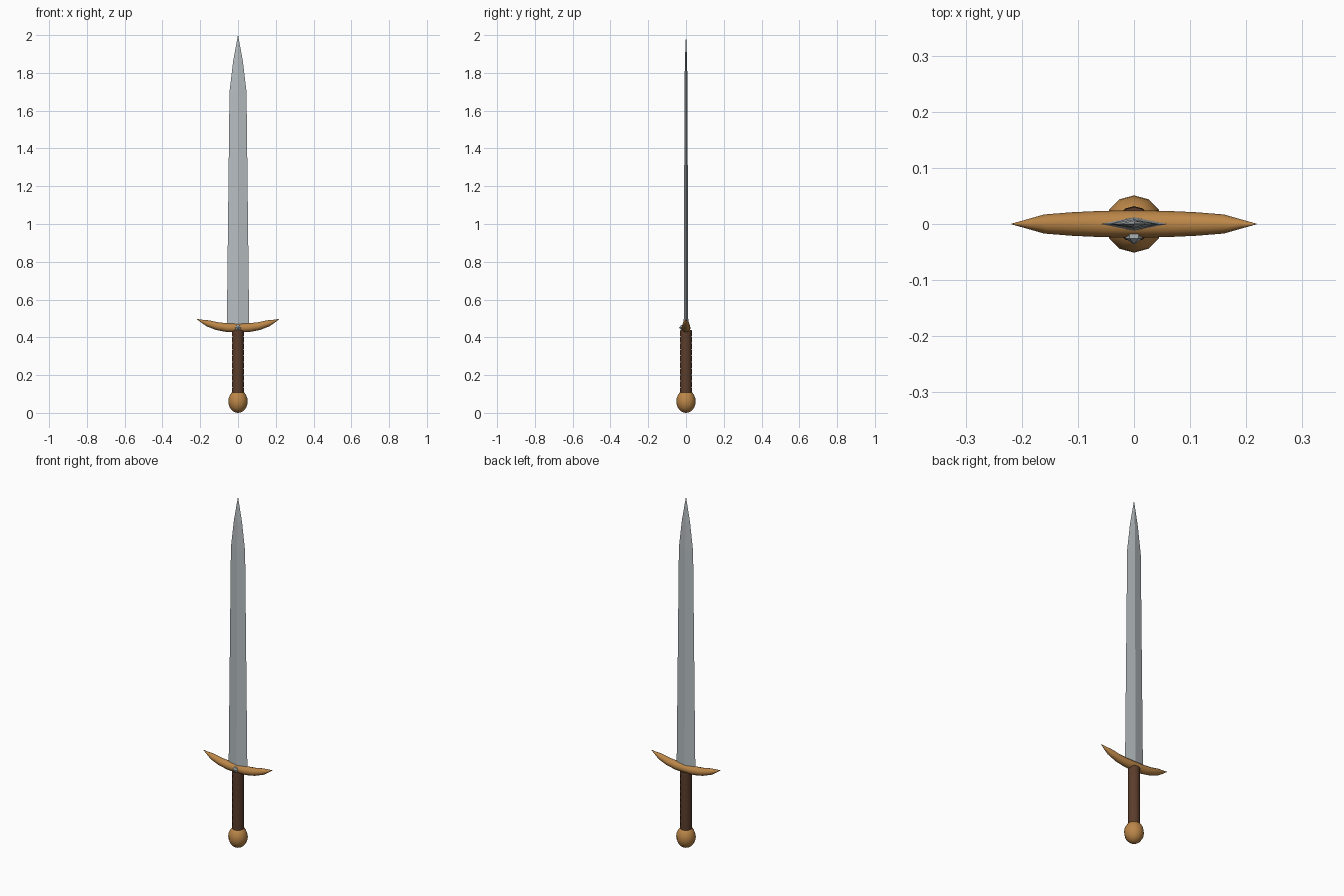
import bpy, bmesh, math
from mathutils import Vector

if "Cube" in bpy.data.objects:
    bpy.data.objects.remove(bpy.data.objects["Cube"])


def material(name, rgb):
    m = bpy.data.materials.new(name)
    m.diffuse_color = (*rgb, 1)
    m.use_nodes = True
    m.node_tree.nodes["Principled BSDF"].inputs["Base Color"].default_value = m.diffuse_color
    return m


STEEL = material("steel", (0.47, 0.51, 0.53))
BRASS = material("brass", (0.50, 0.24, 0.065))
LEATHER = material("brown leather", (0.105, 0.046, 0.024))


def skin(name, rings, mat, smooth=None):
    """Bridge rings of points (equal counts) and cap both ends."""
    bm = bmesh.new()
    loops = [[bm.verts.new(p) for p in r] for r in rings]
    n = len(loops[0])
    for a, b in zip(loops, loops[1:]):
        for i in range(n):
            j = (i + 1) % n
            bm.faces.new((a[i], a[j], b[j], b[i]))
    bm.faces.new(loops[0][::-1])
    bm.faces.new(loops[-1])
    bmesh.ops.remove_doubles(bm, verts=bm.verts, dist=1e-5)
    bmesh.ops.recalc_face_normals(bm, faces=bm.faces)
    me = bpy.data.meshes.new(name)
    bm.to_mesh(me)
    bm.free()
    me.materials.append(mat)
    ob = bpy.data.objects.new(name, me)
    bpy.context.collection.objects.link(ob)
    if smooth:
        bpy.ops.object.select_all(action='DESELECT')
        ob.select_set(True)
        bpy.context.view_layer.objects.active = ob
        bpy.ops.object.shade_smooth_by_angle(angle=math.radians(smooth))
    return ob


def circle(r, z, n=12):
    return [(r * math.cos(math.tau * i / n), r * math.sin(math.tau * i / n), z) for i in range(n)]


# Blade: flat diamond section tapering to a point
blade = [(0.44, 0.060, 0.012), (0.47, 0.059, 0.012), (1.70, 0.045, 0.008),
         (1.86, 0.026, 0.006), (2.0, 0.0004, 0.0004)]
skin("blade", [[(w, 0, z), (0, t, z), (-w, 0, z), (0, -t, z)] for z, w, t in blade], STEEL)

# Crossguard: round section swept along an upturned arc, pointed ends
half = [(0.0, 0.450, 0.024), (0.055, 0.451, 0.0235), (0.11, 0.459, 0.021),
        (0.16, 0.474, 0.017), (0.19, 0.485, 0.0085), (0.218, 0.497, 0.0006)]
path = [(-x, z, r) for x, z, r in half[:0:-1]] + half
rings = []
for k, (x, z, r) in enumerate(path):
    a, b = path[max(k - 1, 0)], path[min(k + 1, len(path) - 1)]
    t = Vector((b[0] - a[0], 0, b[1] - a[1])).normalized()
    up = Vector((-t.z, 0, t.x))
    rings.append([Vector((x, 0, z)) + r * (math.cos(q) * up + math.sin(q) * Vector((0, 1, 0)))
                  for q in (math.tau * i / 12 for i in range(12))])
skin("crossguard", rings, BRASS, 50)

# Grip with shallow leather wraps
wraps, z0, z1 = 10, 0.10, 0.438
grip = []
for i in range(wraps):
    for f, r in ((0.0, 0.0300), (0.5, 0.0318), (1.0, 0.0302)):
        if f or i == 0:
            grip.append(circle(r, z0 + (z1 - z0) * (i + f) / wraps))
skin("grip", grip, LEATHER, 40)

# Pommel: slightly tall ball
pommel = [circle(max(0.051 * math.sin(a), 1e-6), 0.061 - 0.061 * math.cos(a))
          for a in (math.pi * i / 12 for i in range(13))]
skin("pommel", pommel, BRASS, 50)

# Small faceted stud on the front of the guard
stud = []
for y, r in ((-0.018, 0.016), (-0.026, 0.015), (-0.036, 0.0004)):
    stud.append([(r * math.cos(math.tau * i / 6), y, 0.451 + r * math.sin(math.tau * i / 6)) for i in range(6)])
skin("front_stud", stud, STEEL)
